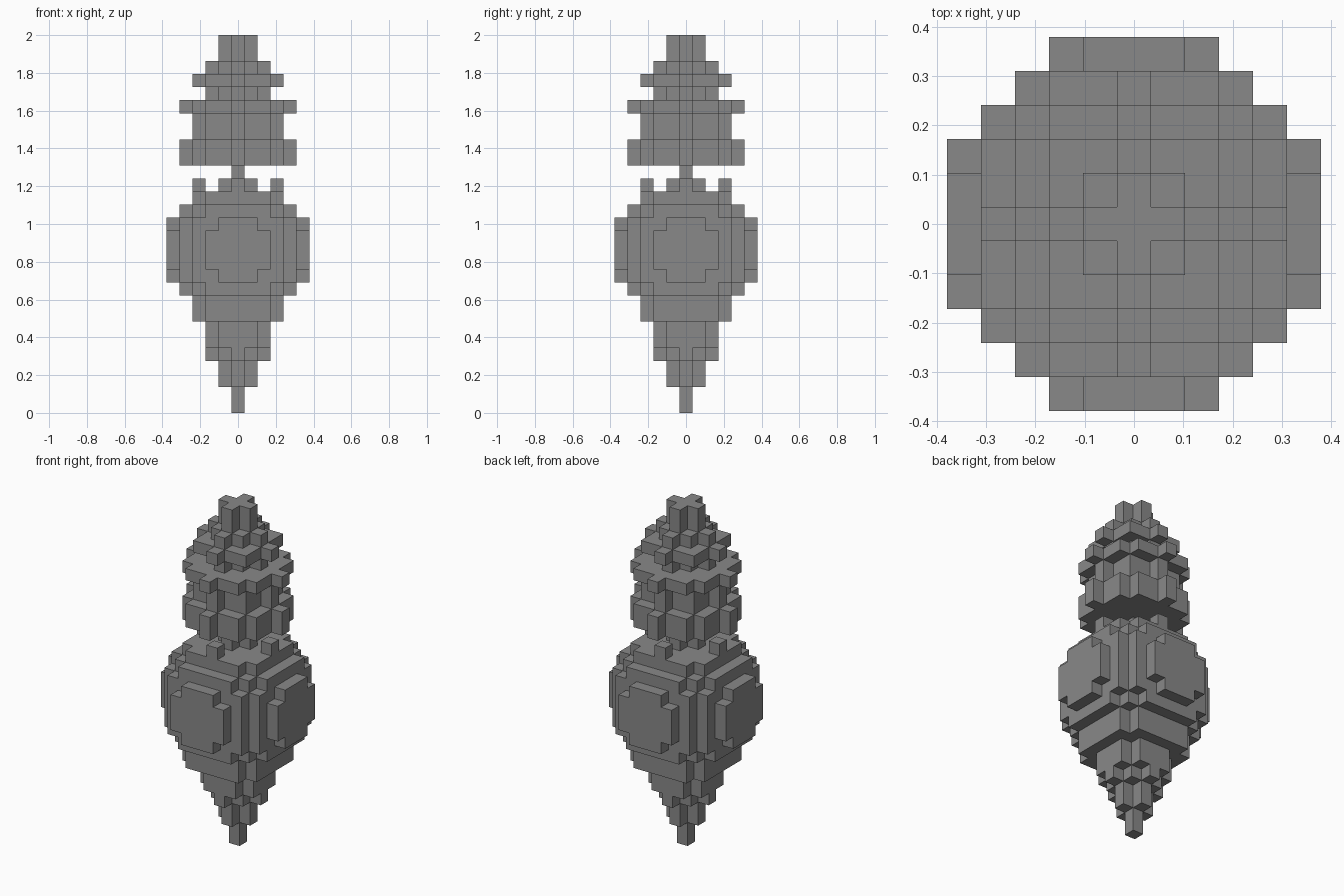
import bpy, bmesh, math
from mathutils import Vector

if "Cube" in bpy.data.objects:
    bpy.data.objects.remove(bpy.data.objects["Cube"], do_unlink=True)

U = 2 / 29      # edge of one block
REACH = 5       # widest block offset from the axis

# One flat colour
grey = bpy.data.materials.new("stone_grey")
grey.use_nodes = True
COLOUR = (0.25, 0.25, 0.25, 1)
grey.diffuse_color = COLOUR
grey.node_tree.nodes["Principled BSDF"].inputs["Base Color"].default_value = COLOUR


def disc(limit, z):
    """Blocks of one layer whose squared distance from the axis is within limit."""
    span = range(-REACH, REACH + 1)
    return {(x, y, z) for x in span for y in span if x * x + y * y <= limit}


def stack(start, layers):
    """Discs piled upward from a start layer, given as (squared radius, height)."""
    cells, z = set(), start
    for limit, height in layers:
        for _ in range(height):
            cells |= disc(limit, z)
            z += 1
    return cells


def ball(centre, radius, low, high):
    """Blocks of a sphere between two layers."""
    cells = set()
    for z in range(low, high + 1):
        cells |= disc(radius ** 2 - (z - centre) ** 2, z)
    return cells


def build(name, cells):
    """Outer skin of a set of blocks, with flat areas merged."""
    bm = bmesh.new()
    for cell in cells:
        for axis in range(3):
            for sign in (-1, 1):
                step = [0, 0, 0]
                step[axis] = sign
                if tuple(c + s for c, s in zip(cell, step)) in cells:
                    continue
                n = Vector(step)
                a = Vector([float(i == (axis + 1) % 3) for i in range(3)])
                b = n.cross(a)
                mid = Vector(cell) + Vector((0, 0, 0.5)) + n / 2
                corners = (-a - b, a - b, a + b, b - a)
                bm.faces.new([bm.verts.new((mid + c / 2) * U) for c in corners])
    bmesh.ops.remove_doubles(bm, verts=bm.verts, dist=U / 100)
    bmesh.ops.dissolve_limit(bm, angle_limit=math.radians(1),
                             verts=bm.verts, edges=bm.edges)
    mesh = bpy.data.meshes.new(name)
    bm.to_mesh(mesh)
    bm.free()
    mesh.materials.append(grey)
    bpy.context.collection.objects.link(bpy.data.objects.new(name, mesh))


# Tapering point, round body and narrow neck
build("lower_point", stack(0, [(0, 2), (1, 2), (4, 1), (5, 2), (13, 1)]))
build("round_body", ball(12, 5.5, 8, 16))
build("neck", stack(17, [(1, 1), (0, 1)]))

# Four studs on the shoulders of the body
for side, (x, y) in {"left": (3, 0), "right": (-3, 0),
                     "front": (0, -3), "back": (0, 3)}.items():
    build(side + "_stud", {(x, y, 17)})

# Ribbed upper section and stepped cap
build("upper_drum", stack(19, [(16, 2), (9, 2), (16, 1)]))
build("stepped_cap", stack(24, [(4, 1), (9, 1), (4, 1)]))
build("top_finial", stack(27, [(1, 2)]))
